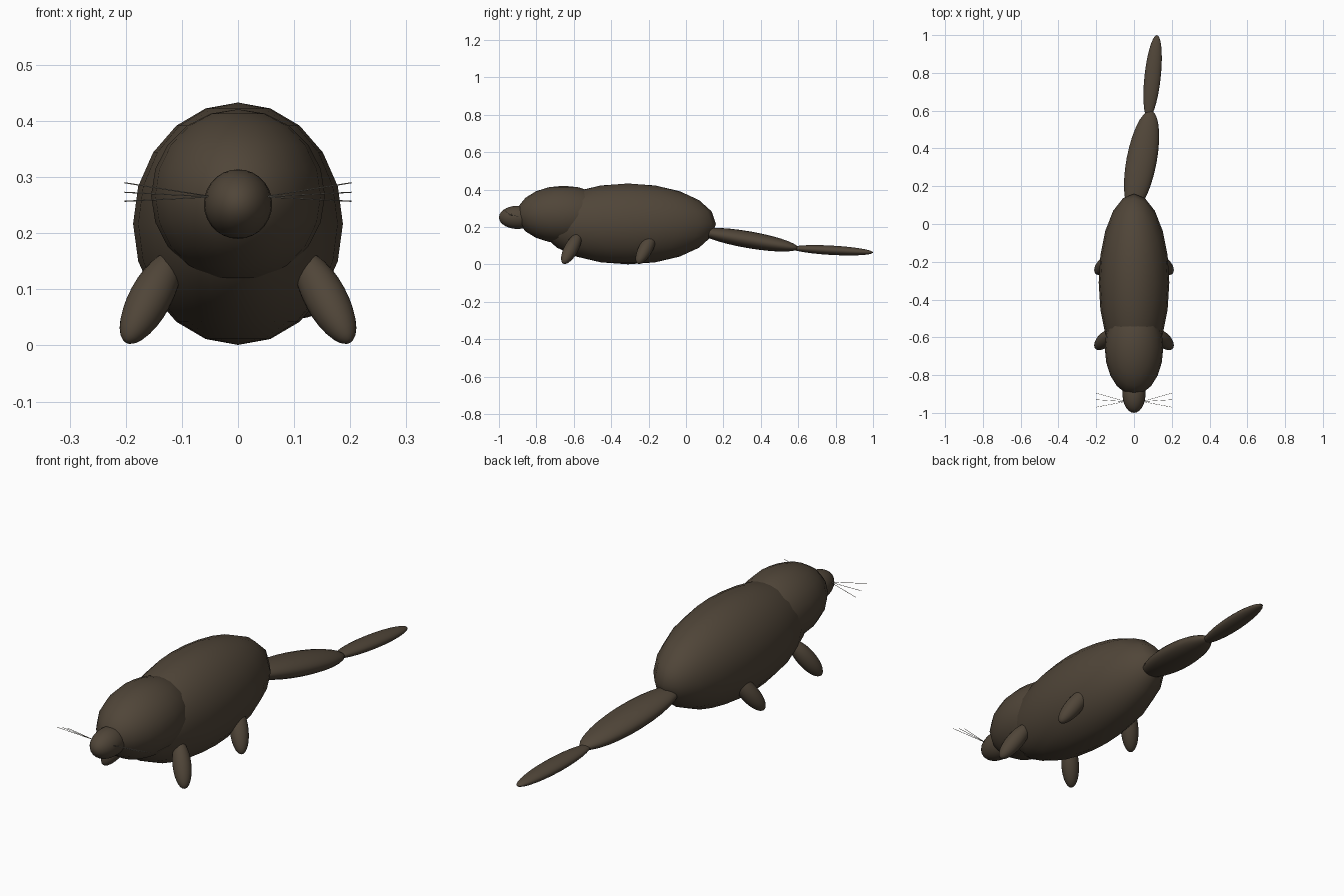
import bpy
import math
from mathutils import Vector

cube = bpy.data.objects.get("Cube")
if cube:
    bpy.data.objects.remove(cube, do_unlink=True)


def make_material(name, rgb):
    mat = bpy.data.materials.new(name)
    mat.use_nodes = True
    mat.diffuse_color = (*rgb, 1)
    mat.node_tree.nodes["Principled BSDF"].inputs["Base Color"].default_value = (*rgb, 1)
    return mat


fur = make_material("brown_fur", (0.08, 0.06, 0.04))
whisker_grey = make_material("whisker_grey", (0.3, 0.27, 0.22))


def finish(name, mat):
    obj = bpy.context.object
    obj.name = name
    obj.data.materials.append(mat)
    bpy.ops.object.shade_smooth()
    return obj


def ellipsoid(name, centre, radii, segments=20, rings=10):
    bpy.ops.mesh.primitive_uv_sphere_add(segments=segments, ring_count=rings, location=centre)
    bpy.context.object.scale = radii
    return finish(name, fur)


def limb(name, start, end, width, depth):
    """Long ellipsoid whose poles sit at start and end."""
    start, end = Vector(start), Vector(end)
    axis = end - start
    obj = ellipsoid(name, (start + end) / 2, (width, depth, axis.length / 2), 20, 14)
    # Keep the width axis level
    side = axis.cross(Vector((0, 0, 1))).normalized()
    along = axis.normalized()
    front = along.cross(side)
    rot = obj.rotation_euler.to_matrix()
    for i, v in enumerate((side, front, along)):
        rot.col[i] = v
    obj.rotation_euler = rot.to_euler()
    return obj


# Torso, head and snout
ellipsoid("body", (0, -0.31, 0.217), (0.187, 0.47, 0.216))
ellipsoid("head", (0, -0.655, 0.267), (0.155, 0.25, 0.154))
ellipsoid("snout", (0, -0.9, 0.252), (0.061, 0.1, 0.062), 24, 14)

# Two-part flattened tail
limb("tail_base", (-0.01, 0.07, 0.178), (0.09, 0.6, 0.087), 0.08, 0.045)
limb("tail_tip", (0.075, 0.56, 0.088), (0.122, 1.0, 0.064), 0.043, 0.025)

for label, s in (("left", 1), ("right", -1)):
    # Legs splay outward and lean forward
    for end, y in (("front", -0.613), ("back", -0.215)):
        limb(f"{end}_leg_{label}", (s * 0.113, y + 0.043, 0.164),
             (s * 0.199, y - 0.043, 0.006), 0.038, 0.038)

    # Whiskers fan out from the snout
    for i, (y, z) in enumerate(((-0.97, 0.29), (-0.93, 0.273), (-0.895, 0.257))):
        root = Vector((s * 0.045, -0.94, 0.265))
        tip = Vector((s * 0.202, y, z))
        axis = tip - root
        bpy.ops.mesh.primitive_cylinder_add(vertices=6, radius=0.001, depth=axis.length,
                                            location=(root + tip) / 2)
        bpy.context.object.rotation_euler = axis.to_track_quat("Z", "Y").to_euler()
        finish(f"whisker_{label}_{i + 1}", whisker_grey)
